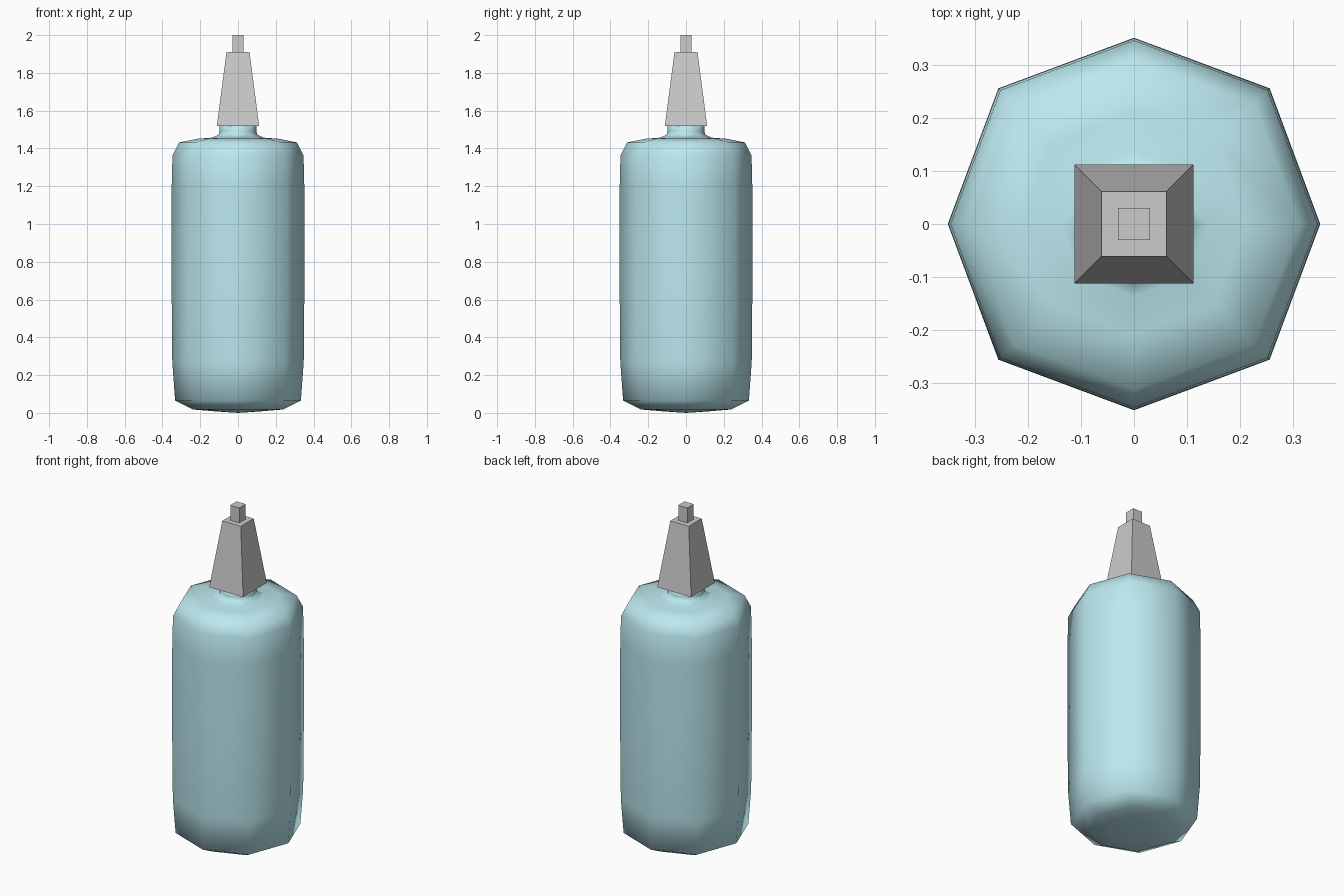
import bpy, bmesh
from math import cos, sin, pi

if "Cube" in bpy.data.objects:
    bpy.data.objects.remove(bpy.data.objects["Cube"])


def loft(name, rings, smooth=False):
    """Skin a list of rings (lists of points) and cap both ends."""
    bm = bmesh.new()
    loops = [[bm.verts.new(p) for p in ring] for ring in rings]
    for a, b in zip(loops, loops[1:]):
        n = len(a)
        for i in range(n):
            j = (i + 1) % n
            bm.faces.new((a[i], a[j], b[j], b[i]))
    bm.faces.new(loops[0][::-1])
    bm.faces.new(loops[-1])
    if smooth:
        # bottom fans out from a centre point that touches the ground
        bottom = min(bm.faces, key=lambda f: f.calc_center_median().z)
        centre = bmesh.ops.poke(bm, faces=[bottom])["verts"][0]
        centre.co.z = 0
    for f in bm.faces:
        f.smooth = smooth
    mesh = bpy.data.meshes.new(name)
    bm.to_mesh(mesh)
    bm.free()
    ob = bpy.data.objects.new(name, mesh)
    bpy.context.collection.objects.link(ob)
    return ob


def octagon(r, z):
    # diagonal corners sit slightly further out than the axial ones
    return [(r * k * cos(i * pi / 4), r * k * sin(i * pi / 4), z)
            for i, k in enumerate((1, 1.03) * 4)]


def square(h, z):
    return [(-h, -h, z), (h, -h, z), (h, h, z), (-h, h, z)]


# Bottle body with neck
profile = [(0.12, 0.008), (0.238, 0.018), (0.333, 0.066), (0.348, 0.27),
           (0.352, 0.72), (0.351, 1.2), (0.347, 1.363), (0.312, 1.432),
           (0.21, 1.452), (0.137, 1.457), (0.103, 1.472), (0.098, 1.49),
           (0.098, 1.525)]
body = loft("bottle_body", [octagon(r, z) for r, z in profile], smooth=True)
mat = bpy.data.materials.new("teal_plastic")
mat.diffuse_color = (0.5, 0.81, 0.86, 1)
mat.use_nodes = True
mat.node_tree.nodes["Principled BSDF"].inputs["Base Color"].default_value = mat.diffuse_color
body.data.materials.append(mat)

# Tapered nozzle and tip
loft("nozzle", [square(0.112, 1.52), square(0.061, 1.91)])
loft("nozzle_tip", [square(0.03, 1.905), square(0.03, 2.0)])
